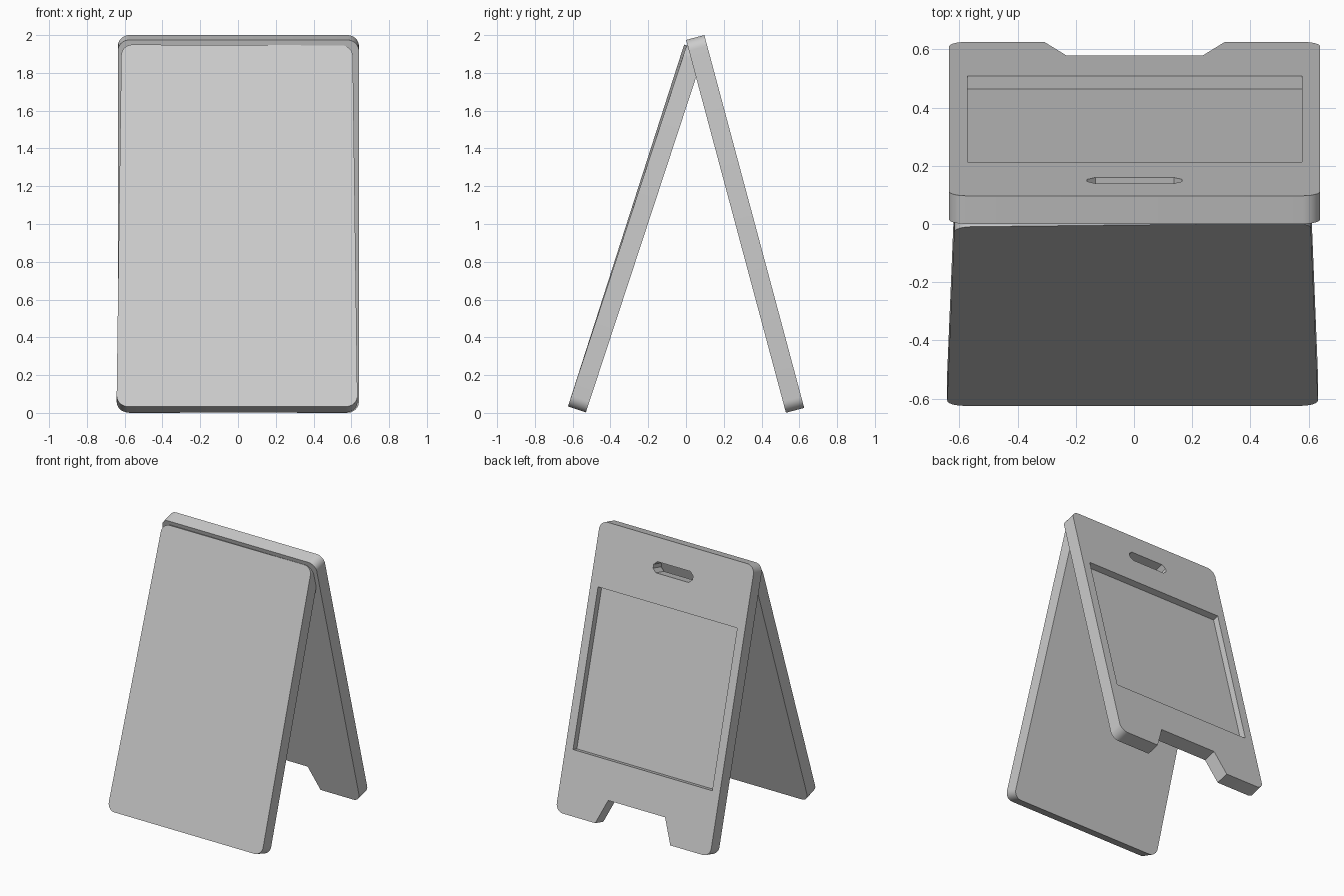
import bpy, bmesh
from math import sin, cos, pi, radians
from mathutils import Vector

if "Cube" in bpy.data.objects:
    bpy.data.objects.remove(bpy.data.objects["Cube"])

W, T = 0.638, 0.1          # half width, board thickness


def rounded(cx, cy, r, start, n=8):
    """Quarter-circle corner, counter-clockwise."""
    return [(cx + r * cos(start + pi / 2 * i / n), cy + r * sin(start + pi / 2 * i / n))
            for i in range(n + 1)]


def board_outline(length, r, notch=()):
    """Rounded rectangle from y=0 to length; notch points go in the bottom edge."""
    return (rounded(-W + r, r, r, pi) + list(notch) + rounded(W - r, r, r, 1.5 * pi)
            + rounded(W - r, length - r, r, 0) + rounded(-W + r, length - r, r, pi / 2))


def prism(name, outline, t0, t1, place):
    """Extrude an outline between depths t0 and t1, mapped to the world by place(x, s, t)."""
    bm = bmesh.new()
    rings = [[bm.verts.new(place(x, s, t)) for x, s in outline] for t in (t0, t1)]
    bm.faces.new(rings[0])
    bm.faces.new(rings[1][::-1])
    n = len(outline)
    for i in range(n):
        j = (i + 1) % n
        bm.faces.new((rings[0][j], rings[0][i], rings[1][i], rings[1][j]))
    bmesh.ops.recalc_face_normals(bm, faces=bm.faces)
    me = bpy.data.meshes.new(name)
    bm.to_mesh(me)
    bm.free()
    ob = bpy.data.objects.new(name, me)
    bpy.context.collection.objects.link(ob)
    return ob


def select(ob):
    bpy.ops.object.select_all(action='DESELECT')
    ob.select_set(True)
    bpy.context.view_layer.objects.active = ob


def cut(ob, cutter):
    select(ob)
    mod = ob.modifiers.new("cut", 'BOOLEAN')
    mod.operation, mod.solver, mod.object = 'DIFFERENCE', 'EXACT', cutter
    bpy.ops.object.modifier_apply(modifier=mod.name)
    bpy.data.objects.remove(cutter)


# Back board: s runs up from the feet, t inwards from the outer face
A, LB = radians(15), 2.043


def back_place(x, s, t):
    d = LB - s
    return Vector((x + 0.002, 0.097 + d * sin(A) - t * cos(A), 2.0 - d * cos(A) - t * sin(A)))


notch = [(-0.31, 0), (-0.235, 0.178), (0.235, 0.178), (0.31, 0)]
back = prism("back_board", board_outline(LB, 0.06, notch), 0, T, back_place)

# Shallow sign recess
lo, hi = LB - 1.593, LB - 0.452
cut(back, prism("recess_cutter", [(-0.575, lo), (0.575, lo), (0.575, hi), (-0.575, hi)],
                -0.05, 0.047, back_place))

# Chamfered handle slot
c = LB - 0.204
slot = [(-0.163, c - 0.014), (-0.135, c - 0.039), (0.135, c - 0.039), (0.163, c - 0.014),
        (0.163, c + 0.014), (0.135, c + 0.039), (-0.135, c + 0.039), (-0.163, c + 0.014)]
cut(back, prism("slot_cutter", slot, -0.05, T + 0.05, back_place))

# Front board: slightly narrower and twisted towards the top, tucked into the back board
B, LF = radians(18.2), 2.012


def front_place(x, s, t):
    k = s / LF
    t -= 0.014 * k * (W - x) / (2 * W)
    x = x * (1 - 0.04 * k) - 0.005
    return Vector((x, -0.625 + s * sin(B) + t * cos(B), 0.034 + s * cos(B) - t * sin(B)))


front = prism("front_board", board_outline(LF, 0.06), 0, T, front_place)

for ob in (back, front):
    select(ob)
    bpy.ops.object.shade_smooth_by_angle(angle=radians(30))
